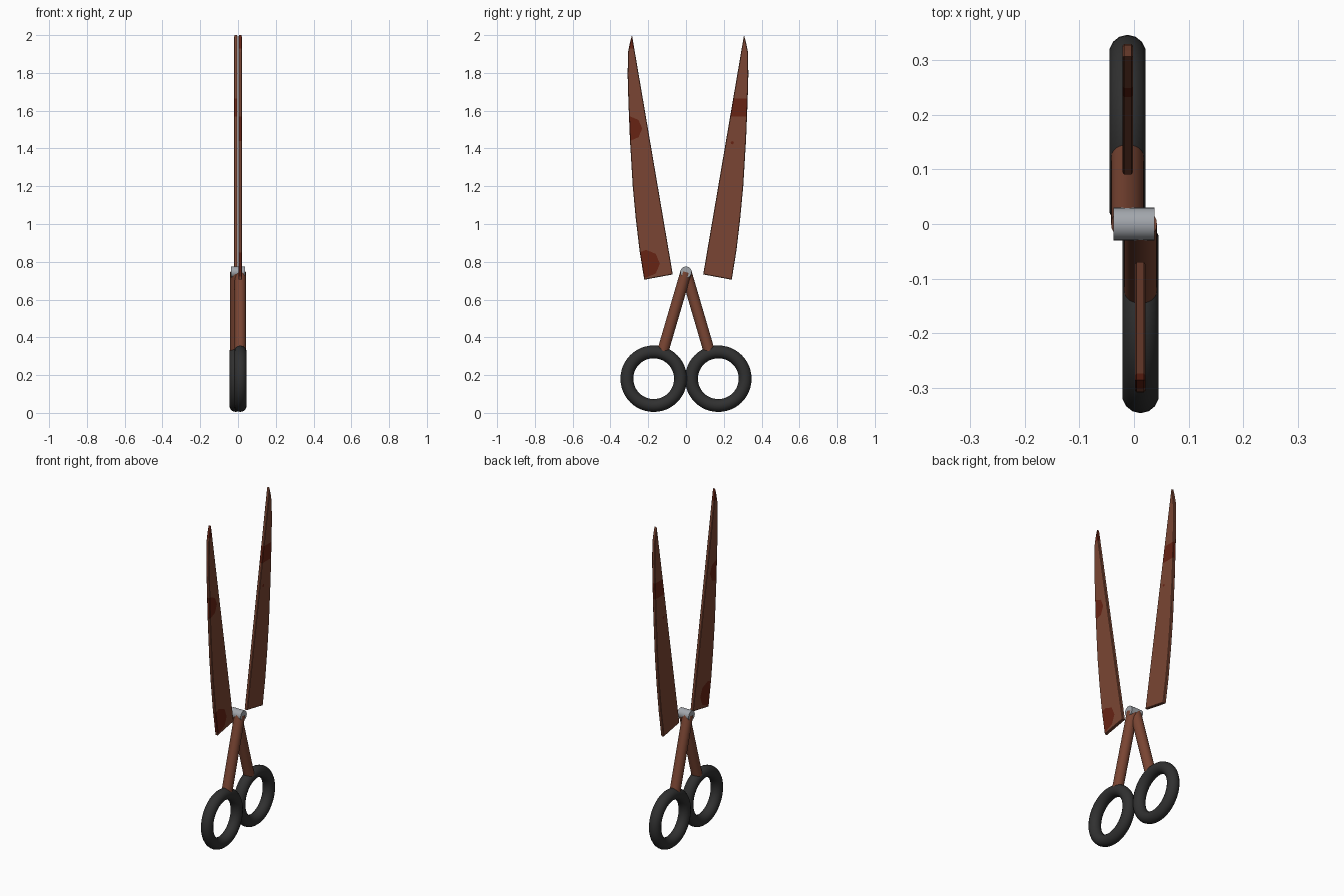
import bpy, bmesh, math
from mathutils import Vector

if "Cube" in bpy.data.objects:
    bpy.data.objects.remove(bpy.data.objects["Cube"])


def material(name, r, g, b):
    m = bpy.data.materials.new(name)
    m.diffuse_color = (r, g, b, 1)
    m.use_nodes = True
    m.node_tree.nodes["Principled BSDF"].inputs["Base Color"].default_value = m.diffuse_color
    return m


BROWN = material("rusty_brown", 0.195, 0.06, 0.033)
RUST = material("dark_rust", 0.135, 0.017, 0.007)
BLACK = material("black_rubber", 0.03, 0.03, 0.03)
STEEL = material("grey_steel", 0.36, 0.38, 0.41)


def finish(name, mat, smooth=True):
    ob = bpy.context.object
    ob.name = name
    ob.data.materials.append(mat)
    if smooth:
        bpy.ops.object.shade_smooth_by_angle(angle=math.radians(40))
    return ob


def rod(name, a, b, radius, mat):
    a, b = Vector(a), Vector(b)
    bpy.ops.mesh.primitive_cylinder_add(vertices=24, radius=radius, depth=(b - a).length,
                                        location=(a + b) / 2,
                                        rotation=(b - a).to_track_quat('Z', 'Y').to_euler())
    return finish(name, mat)


# Blade outline as (y, z), outer edge from tip down, then inner heel
OUTLINE = [(0.307, 2.0), (0.318, 1.96), (0.328, 1.91), (0.33, 1.79), (0.326, 1.65),
           (0.318, 1.45), (0.303, 1.2), (0.287, 1.03), (0.267, 0.86), (0.242, 0.705),
           (0.091, 0.733)]


def blade(name, side, x0, x1, spots, bands):
    """Extruded outline; rust spots (y, z, radius) and bands (z0, z1) are cut in."""
    bm = bmesh.new()
    pts = [(y if side > 0 else 0.021 - y, z) for y, z in OUTLINE]
    face = bm.faces.new([bm.verts.new((x0, y, z)) for y, z in pts])
    ext = bmesh.ops.extrude_face_region(bm, geom=[face])
    for v in ext["geom"]:
        if isinstance(v, bmesh.types.BMVert):
            v.co.x = x1
    bmesh.ops.recalc_face_normals(bm, faces=bm.faces)
    # small chamfer along the two rims
    rims = [e for e in bm.edges if abs(e.verts[0].co.x - e.verts[1].co.x) < 1e-5]
    bmesh.ops.bevel(bm, geom=rims, offset=0.003, segments=1, affect='EDGES')

    def cut(co, no):
        bmesh.ops.bisect_plane(bm, geom=bm.verts[:] + bm.edges[:] + bm.faces[:],
                               plane_co=co, plane_no=no, dist=1e-5)

    for y, z, r in spots:
        for i in range(8):
            a = math.tau * (i + 0.5) / 8
            n = Vector((0, math.cos(a), math.sin(a)))
            cut(Vector((0, y, z)) + n * r, n)
    for z0, z1 in bands:
        cut((0, 0, z0), (0, 0, 1))
        cut((0, 0, z1), (0, 0, 1))
    for f in bm.faces:
        c = f.calc_center_median()
        if (any(math.hypot(c.y - y, c.z - z) < r for y, z, r in spots)
                or any(z0 < c.z < z1 for z0, z1 in bands)):
            f.material_index = 1
    me = bpy.data.meshes.new(name)
    bm.to_mesh(me)
    bm.free()
    me.materials.append(BROWN)
    me.materials.append(RUST)
    ob = bpy.data.objects.new(name, me)
    bpy.context.collection.objects.link(ob)


blade("blade_left", -1, 0.002, 0.021,
      [(-0.297, 1.505, 0.06), (-0.212, 0.79, 0.068)], [(1.93, 2.01)])
blade("blade_right", 1, -0.021, -0.002, [(0.245, 1.43, 0.008)], [(1.568, 1.665)])

# Handles: finger ring and shank on each side
for side, label in ((-1, "left"), (1, "right")):
    x = -0.012 * side
    bpy.ops.mesh.primitive_torus_add(major_segments=48, minor_segments=14,
                                     major_radius=0.142, minor_radius=0.034,
                                     location=(x, 0.171 * side, 0.181),
                                     rotation=(0, math.pi / 2, 0))
    finish("finger_ring_" + label, BLACK)
    rod("shank_" + label, (x, 0.0, 0.745), (x, 0.123 * side, 0.325), 0.03, BROWN)

# Pivot pin
rod("pivot_pin", (-0.038, 0, 0.745), (0.038, 0, 0.745), 0.03, STEEL)
